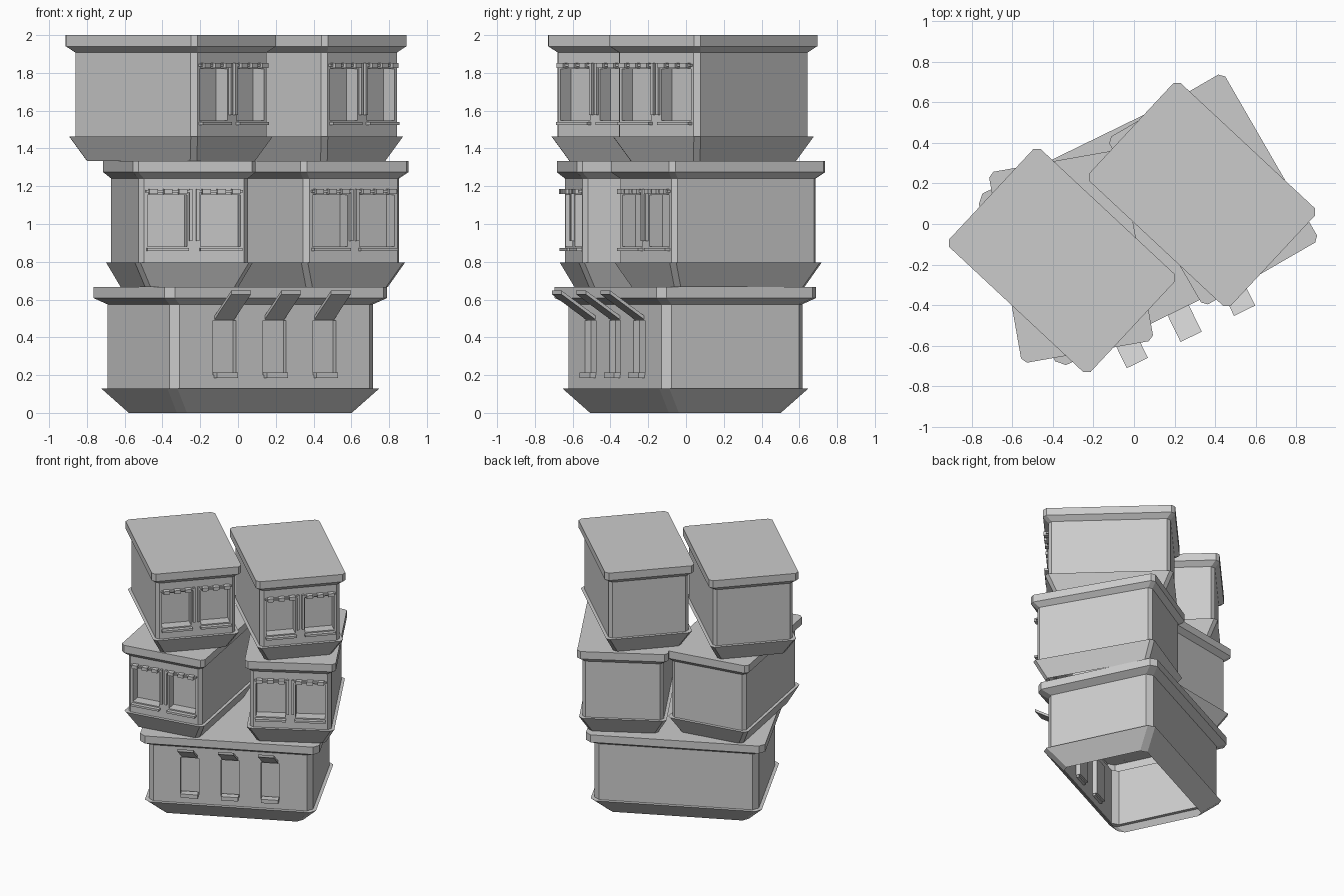
import bpy, bmesh
from math import radians
from mathutils import Matrix, Vector

if "Cube" in bpy.data.objects:
    bpy.data.objects.remove(bpy.data.objects["Cube"])

WALL_LOW, WALL_HIGH, HEIGHT = 0.13, 0.575, 0.667


def finish(bm, name, frame):
    bmesh.ops.remove_doubles(bm, verts=bm.verts, dist=1e-5)
    bmesh.ops.recalc_face_normals(bm, faces=bm.faces)
    mesh = bpy.data.meshes.new(name)
    bm.to_mesh(mesh)
    bm.free()
    ob = bpy.data.objects.new(name, mesh)
    ob.matrix_world = frame
    bpy.context.collection.objects.link(ob)
    return ob


def outline(bm, hx, hy, c, z):
    """Rectangle with cut corners; first edge is the front."""
    pts = [(-hx + c, -hy), (hx - c, -hy), (hx, -hy + c), (hx, hy - c),
           (hx - c, hy), (-hx + c, hy), (-hx, hy - c), (-hx, -hy + c)]
    return [bm.verts.new((x, y, z)) for x, y in pts]


def quad(bm, *pts):
    bm.faces.new([bm.verts.new(p) for p in pts])


def shell(name, frame, w, d, cut, insets, openings, depth):
    """Open-bottomed body: flared skirt, wall, crown and recessed openings."""
    wall, skirt, foot = insets
    profile = [(foot, 0), (skirt, WALL_LOW), (wall, WALL_LOW), (wall, WALL_HIGH),
               (0, 0.608), (0, HEIGHT)]
    bm = bmesh.new()
    rings = [outline(bm, w / 2 - i, d / 2 - i, cut, z) for i, z in profile]
    for k in range(len(rings) - 1):
        a, b = rings[k], rings[k + 1]
        for i in range(8):
            if k == 2 and i == 0:
                continue                      # front wall is made below
            j = (i + 1) % 8
            bm.faces.new((a[i], a[j], b[j], b[i]))
    bm.faces.new(rings[-1])
    # front wall with recesses
    y, e = wall - d / 2, w / 2 - wall - cut
    us = sorted([-e, e] + [u for o in openings for u in o[:2]])
    z0, z1 = openings[0][2:]
    zs = [WALL_LOW, z0, z1, WALL_HIGH]
    for i in range(len(us) - 1):
        for k in range(3):
            a, b, lo, hi = us[i], us[i + 1], zs[k], zs[k + 1]
            rim = [(a, lo), (b, lo), (b, hi), (a, hi)]
            hole = k == 1 and i % 2 == 1
            yy = y + depth if hole else y
            quad(bm, *[(u, yy, z) for u, z in rim])
            if hole:
                for (p, q), (r, s) in zip(rim, rim[1:] + rim[:1]):
                    quad(bm, (p, y, q), (r, y, s), (r, yy, s), (p, yy, q))
    finish(bm, name, frame)


def blocks(name, frame, items):
    """Boxes given as (u centre, width, z low, z high, y front, y back)."""
    bm = bmesh.new()
    for u, w, lo, hi, yf, yb in items:
        m = Matrix.Translation((u, (yf + yb) / 2, (lo + hi) / 2)) @ \
            Matrix.Diagonal((w, yb - yf, hi - lo, 1))
        bmesh.ops.create_cube(bm, size=1, matrix=m)
    finish(bm, name, frame)


def placed(x, y, z, angle):
    return Matrix.Translation((x, y, z)) @ Matrix.Rotation(radians(angle), 4, 'Z')


# wide bottom block with three recessed windows
frame = placed(0.012, -0.003, 0, 26)
W, D = 1.31, 0.94
centres = (-0.295, 0, 0.293)
shell("bottom_block", frame, W, D, 0.04, (0.055, 0.03, 0.14),
      [(u - 0.068, u + 0.068, 0.2, 0.49) for u in centres], 0.035)
y = 0.055 - D / 2
blocks("bottom_sills", frame, [(u, 0.125, 0.185, 0.215, y - 0.035, y + 0.02) for u in centres])

# tilted awning flaps above the bottom windows
bm = bmesh.new()
for u in centres:
    sec = [(y, 0.495), (y - 0.2, 0.628), (y - 0.2, 0.648), (y, 0.515)]
    ends = [[bm.verts.new((u + s * 0.058, p, z)) for p, z in sec] for s in (-1, 1)]
    for k in range(4):
        j = (k + 1) % 4
        bm.faces.new((ends[0][k], ends[0][j], ends[1][j], ends[1][k]))
    bm.faces.new(ends[0])
    bm.faces.new(ends[1][::-1])
finish(bm, "awnings", frame)

# four narrow blocks in two upper storeys
W, D = 0.66, 0.955
y = 0.036 - D / 2
for name, x0, y0, z0, angle in [("middle_left", -0.31, -0.16, 0.666, 10),
                                ("middle_right", 0.39, 0.17, 0.666, 30),
                                ("top_left", -0.355, -0.18, 1.333, 47),
                                ("top_right", 0.335, 0.145, 1.333, 47)]:
    frame = placed(x0, y0, z0, angle)
    pair = (-0.143, 0.143)
    shell(name + "_block", frame, W, D, 0.025, (0.036, 0.013, 0.08),
          [(u - 0.107, u + 0.107, 0.215, 0.488) for u in pair], 0.08)
    # sills, rails with hanging blocks, and centre bars
    blocks(name + "_sills", frame,
           [(u, 0.225, 0.19, 0.206, y - 0.03, y + 0.01) for u in pair])
    blocks(name + "_rails", frame,
           [(u, 0.235, 0.502, 0.514, y - 0.018, y + 0.01) for u in pair])
    blocks(name + "_rail_blocks", frame,
           [(u + o, 0.045, 0.494, 0.52, y - 0.035, y + 0.005)
            for u in pair for o in (-0.08, 0, 0.08)])
    blocks(name + "_centre_bars", frame,
           [(u, 0.016, 0.245, 0.52, y - 0.018, y + 0.01) for u in (-0.018, 0.018)])
